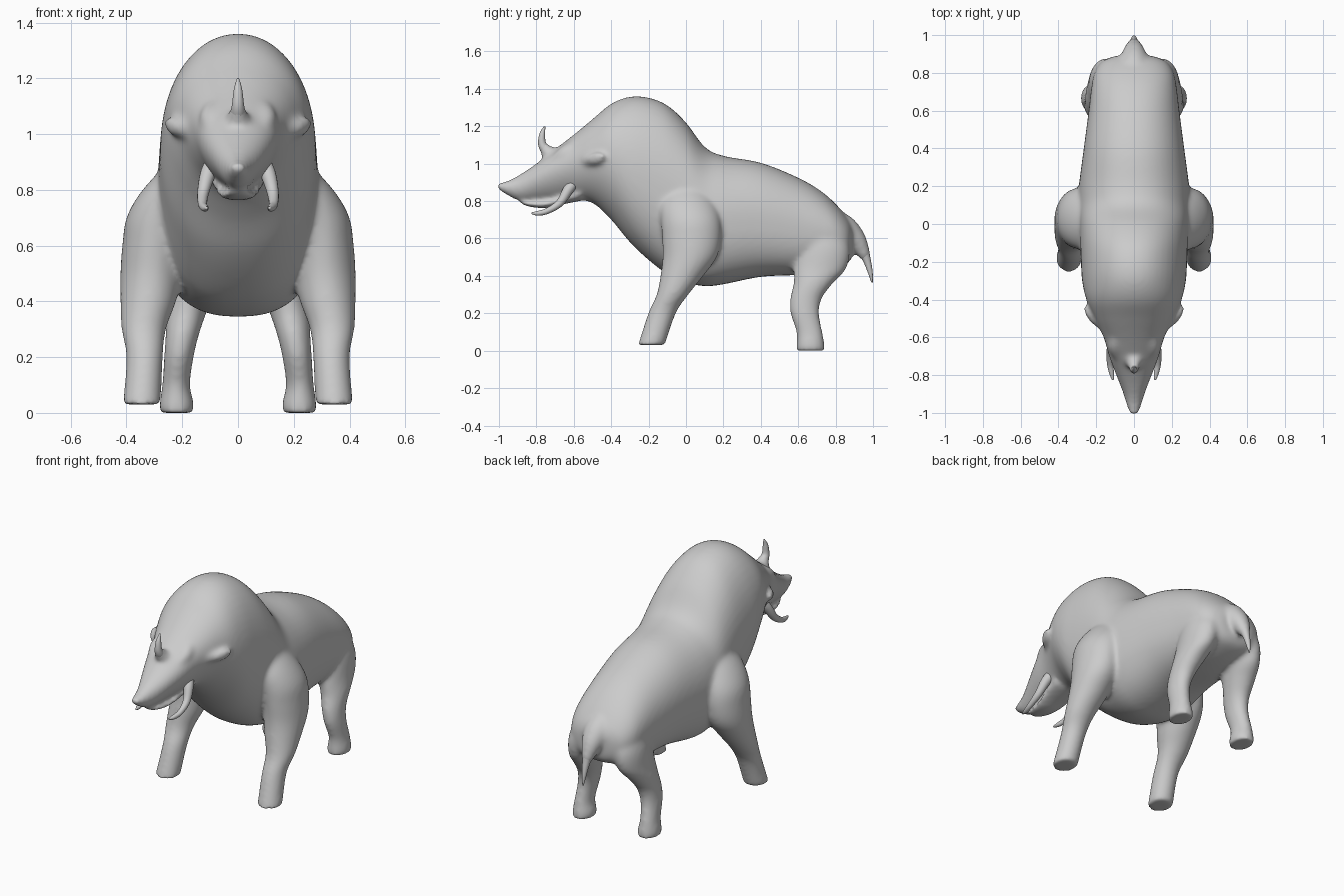
import bpy, bmesh, math
from mathutils import Vector

if "Cube" in bpy.data.objects:
    bpy.data.objects.remove(bpy.data.objects["Cube"])


def spline(keys, steps=5):
    """Catmull-Rom interpolation of rows of numbers."""
    out = []
    for i in range(len(keys) - 1):
        a, b, c, d = keys[max(i - 1, 0)], keys[i], keys[i + 1], keys[min(i + 2, len(keys) - 1)]
        for s in range(steps):
            t = s / steps
            out.append([0.5 * (2 * q + (r - p) * t + (2 * p - 5 * q + 4 * r - w) * t * t
                               + (3 * q - p - 3 * r + w) * t ** 3) for p, q, r, w in zip(a, b, c, d)])
    return out + [list(keys[-1])]


def skin(bm, rings, side=1):
    """Closed skin over a list of rings; side=-1 mirrors in x."""
    loops = [[bm.verts.new((side * p[0], p[1], p[2])) for p in r] for r in rings]
    n = len(loops[0])
    faces = [bm.faces.new((a[i], a[(i + 1) % n], b[(i + 1) % n], b[i]))
             for a, b in zip(loops, loops[1:]) for i in range(n)]
    faces += [bm.faces.new(loops[0]), bm.faces.new(loops[-1])]
    bmesh.ops.recalc_face_normals(bm, faces=faces)


ANG = [2 * math.pi * i / 48 for i in range(48)]


def power(v, e):
    return math.copysign(abs(v) ** e, v)


def long_rings(keys):
    """Rings along y: (y, top, bottom, half width, egg factor); the belly is fuller than an ellipse."""
    rings = []
    for y, t, b, w, k in spline(keys):
        full = min(max((y + .4) / .3, 0), 1)
        ring = []
        for a in ANG:
            e = 1 - full * (.2 if math.sin(a) < 0 else .06)
            c, s = power(math.cos(a), e), power(math.sin(a), e)
            ring.append((w * c * (1 + k * s), y, (t + b) / 2 + (t - b) / 2 * s))
        rings.append(ring)
    return rings


def leg_rings(keys):
    """Rings up z: (z, centre x, centre y, radius x, radius y)."""
    return [[(cx + rx * math.cos(a), cy + ry * math.sin(a), z) for a in ANG]
            for z, cx, cy, rx, ry in spline(keys)]


def tube_rings(keys):
    """Round rings along a path: (x, y, z, radius)."""
    rows = spline(keys, 6)
    rings = []
    for i, (x, y, z, r) in enumerate(rows):
        t = (Vector(rows[min(i + 1, len(rows) - 1)][:3]) - Vector(rows[max(i - 1, 0)][:3])).normalized()
        u = (Vector((1, 0, 0)) - t * t.x).normalized()
        v = t.cross(u)
        rings.append([Vector((x, y, z)) + r * (u * math.cos(a) + v * math.sin(a)) for a in ANG[::3]])
    return rings


def finish(name, bm):
    me = bpy.data.meshes.new(name)
    bm.to_mesh(me)
    bm.free()
    me.polygons.foreach_set("use_smooth", [True] * len(me.polygons))
    ob = bpy.data.objects.new(name, me)
    bpy.context.collection.objects.link(ob)
    return ob


# torso, hump and head in one long skin
body = [(-1.01, .90, .868, .02, 0), (-.97, .903, .84, .036, .05), (-.9, .935, .805, .056, .1),
        (-.8, 1.0, .80, .092, .25), (-.7, 1.078, .80, .128, .25), (-.6, 1.155, .805, .158, .2),
        (-.5, 1.238, .79, .205, .12), (-.4, 1.32, .70, .252, .05), (-.3, 1.358, .58, .275, 0),
        (-.2, 1.353, .485, .281, 0), (-.1, 1.312, .41, .285, 0), (0, 1.22, .365, .29, 0),
        (.1, 1.09, .345, .295, 0), (.2, 1.042, .355, .292, 0), (.4, 1.005, .395, .266, 0),
        (.6, .925, .405, .24, 0), (.72, .855, .42, .226, 0), (.8, .785, .44, .21, 0),
        (.86, .715, .465, .17, 0), (.89, .67, .50, .10, 0)]
# lower jaw
jaw = [(-.885, .80, .788, .03, 0), (-.84, .80, .77, .05, 0), (-.75, .805, .762, .07, 0),
       (-.66, .84, .782, .088, 0), (-.56, .88, .802, .105, 0)]
front_leg = [(.03, .345, -.185, .068, .072), (.2, .335, -.128, .066, .074), (.3, .338, -.072, .08, .085),
             (.4, .322, -.022, .1, .115), (.5, .31, .02, .112, .145), (.6, .3, .03, .115, .158),
             (.7, .28, .025, .12, .16), (.79, .235, .01, .115, .15), (.88, .18, .0, .09, .11)]
rear_leg = [(0, .22, .665, .063, .077), (.04, .22, .665, .061, .075), (.1, .222, .66, .05, .07),
            (.2, .212, .635, .053, .077), (.28, .2, .642, .06, .085), (.36, .185, .68, .072, .105),
            (.44, .165, .717, .08, .14), (.55, .145, .735, .09, .14), (.68, .12, .71, .08, .12)]
ear = [(.14, -.55, 1.02, .04), (.2, -.51, 1.02, .032), (.24, -.475, 1.03, .031), (.265, -.445, 1.04, .014)]
brow = [(.085, -.60, 1.08, .045), (.096, -.65, 1.05, .042), (.083, -.71, 1.01, .025)]
# fleshy roots under the tail and the horn
tail_root = [(0, .76, .67, .10), (0, .84, .64, .088), (0, .9, .595, .065), (0, .94, .54, .043), (0, .965, .49, .025)]
horn_root = [(0, -.66, 1.0, .08), (0, -.71, 1.035, .055), (0, -.75, 1.075, .034), (0, -.768, 1.11, .022)]

bm = bmesh.new()
skin(bm, long_rings(body))
skin(bm, long_rings(jaw))
skin(bm, tube_rings(tail_root))
skin(bm, tube_rings(horn_root))
for s in (1, -1):
    skin(bm, leg_rings(front_leg), s)
    skin(bm, leg_rings(rear_leg), s)
    skin(bm, tube_rings(brow), s)
    # ears point sideways, so rings stand in the y-z plane
    skin(bm, [[(x, y + 1.1 * r * math.cos(a), z + r * math.sin(a)) for a in ANG]
              for x, y, z, r in spline(ear)], s)
beast = finish("boar_body", bm)

# blend all body parts into one smooth skin
rm = beast.modifiers.new("blend", 'REMESH')
rm.mode = 'VOXEL'
rm.voxel_size = .011
rm.use_smooth_shade = True
sm = beast.modifiers.new("soften", 'SMOOTH')
sm.factor = .5
sm.iterations = 16

# tusks
bm = bmesh.new()
tusk = [(.08, -.59, .91, .03), (.107, -.63, .86, .028), (.125, -.675, .79, .021),
        (.127, -.74, .748, .016), (.118, -.79, .735, .013), (.112, -.825, .735, .005)]
for s in (1, -1):
    skin(bm, tube_rings(tusk), s)
finish("tusks", bm)

# horn on the snout
bm = bmesh.new()
skin(bm, tube_rings([(0, -.72, 1.04, .03), (0, -.752, 1.075, .027), (0, -.77, 1.11, .021),
                     (0, -.768, 1.16, .015), (0, -.755, 1.2, .004)]))
finish("nose_horn", bm)

# tail
bm = bmesh.new()
skin(bm, tube_rings([(0, .88, .61, .04), (0, .935, .555, .036), (0, .965, .49, .022),
                     (0, .985, .42, .013), (0, .995, .365, .004)]))
finish("tail", bm)
